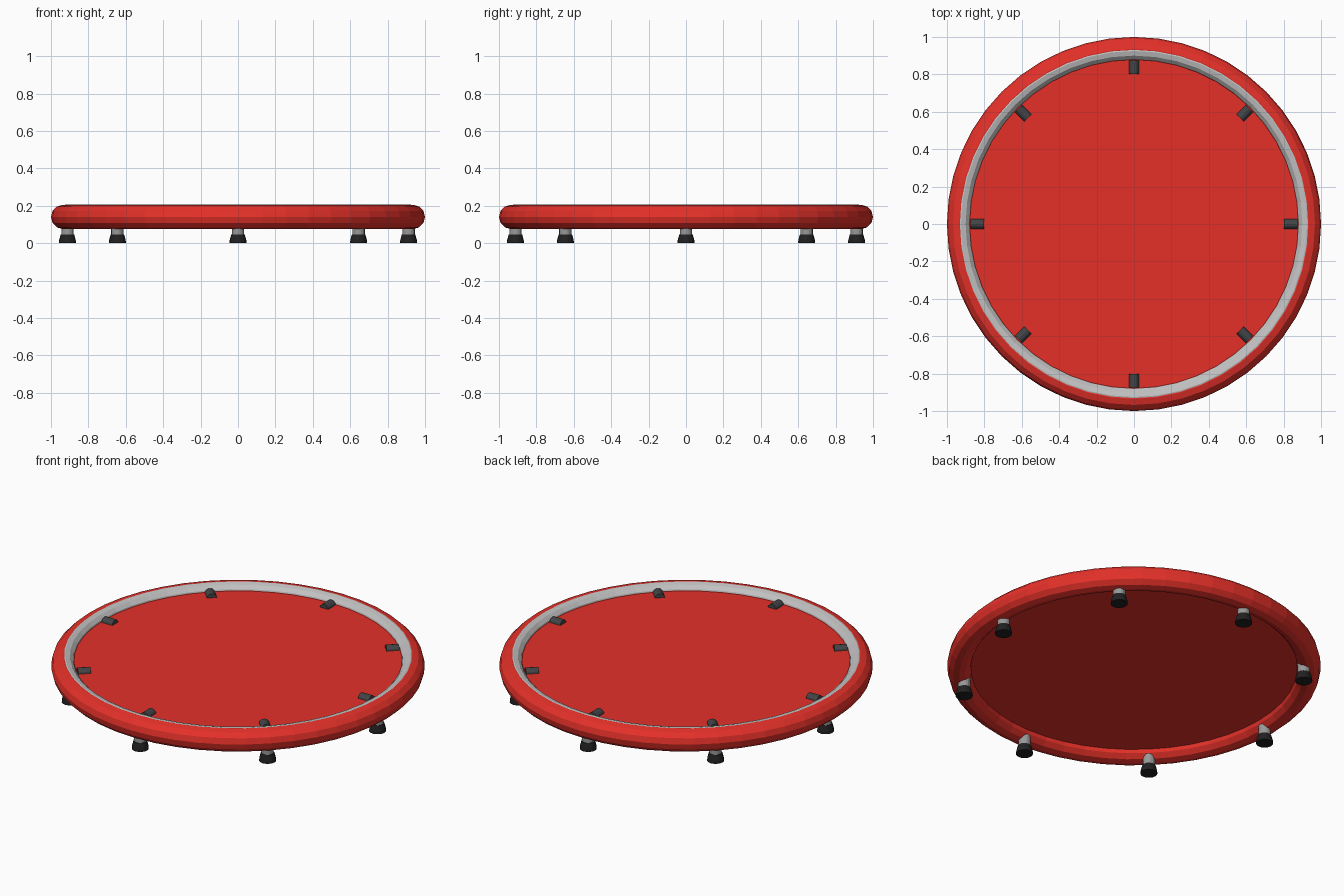
import bpy, math
from mathutils import Matrix

if "Cube" in bpy.data.objects:
    bpy.data.objects.remove(bpy.data.objects["Cube"])


def mat(name, rgb):
    m = bpy.data.materials.new(name)
    m.diffuse_color = (*rgb, 1)
    m.use_nodes = True
    m.node_tree.nodes["Principled BSDF"].inputs["Base Color"].default_value = m.diffuse_color
    return m


RED = mat("red cover", (0.78, 0.03, 0.022))
GREY = mat("light grey steel", (0.54, 0.54, 0.54))
LEG = mat("mid grey steel", (0.32, 0.32, 0.32))
DARK = mat("dark grey clamp", (0.055, 0.058, 0.062))
BLACK = mat("black rubber", (0.015, 0.015, 0.015))


def revolve(name, profile, segs, material, closed=False):
    """Spin (r, z) points about z; open profiles get capped ends."""
    n = len(profile)
    verts, faces = [], []
    for i in range(segs):
        a = 2 * math.pi * i / segs
        verts += [(r * math.cos(a), r * math.sin(a), z) for r, z in profile]
    for i in range(segs):
        j = (i + 1) % segs
        for k in range(n if closed else n - 1):
            m = (k + 1) % n
            faces.append((i * n + k, j * n + k, j * n + m, i * n + m))
    if not closed:
        faces.append([i * n for i in range(segs)][::-1])
        faces.append([i * n + n - 1 for i in range(segs)])
    me = bpy.data.meshes.new(name)
    me.from_pydata(verts, [], faces)
    me.materials.append(material)
    ob = bpy.data.objects.new(name, me)
    bpy.context.collection.objects.link(ob)
    return ob


def circle(c, z, r, n):
    return [(c + r * math.cos(2 * math.pi * k / n), z + r * math.sin(2 * math.pi * k / n))
            for k in range(n)]


# padded rim and the steel frame ring showing on its inner upper side
revolve("padded_rim", circle(0.935, 0.14, 0.065, 12), 48, RED, closed=True)
revolve("frame_ring", circle(0.925, 0.1555, 0.05, 12), 48, GREY, closed=True)

# jumping mat
revolve("jumping_mat", [(0.884, 0.128), (0.884, 0.172)], 48, RED)

# legs, rubber feet and mat clamps, eight around
leg = revolve("leg", [(0.033, 0.035), (0.033, 0.13)], 16, LEG)
foot = revolve("rubber_foot", [(0.046, 0.0), (0.044, 0.018), (0.036, 0.047)], 16, BLACK)
clamp = revolve("mat_clamp", [(0.028, -0.035), (0.028, 0.035)], 12, DARK)
to_radial = Matrix.Rotation(math.pi / 2, 4, 'Y')
for part, r, z, turn in ((leg, 0.912, 0, Matrix()), (foot, 0.912, 0, Matrix()),
                         (clamp, 0.838, 0.168, to_radial)):
    for i in range(8):
        ob = part
        if i:
            ob = bpy.data.objects.new(f"{part.name}_{i + 1}", part.data)
            bpy.context.collection.objects.link(ob)
        ob.matrix_world = (Matrix.Rotation(i * math.pi / 4, 4, 'Z')
                           @ Matrix.Translation((r, 0, z)) @ turn)
